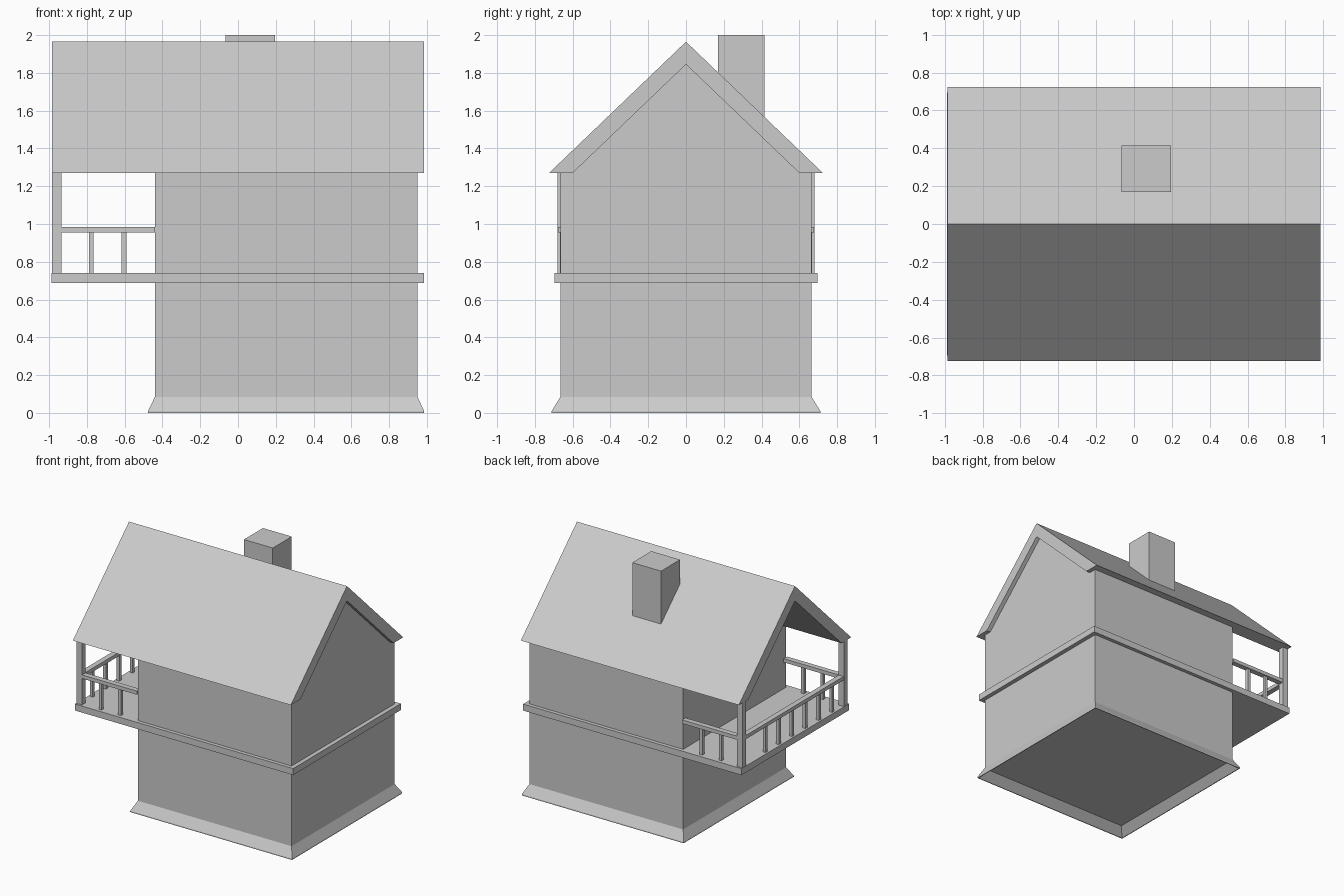
import bpy
import bmesh

cube = bpy.data.objects.get("Cube")
if cube:
    bpy.data.objects.remove(cube, do_unlink=True)

grey = bpy.data.materials.new("plain_grey")
grey.use_nodes = True
colour = (0.6, 0.6, 0.6, 1)
grey.diffuse_color = colour
grey.node_tree.nodes["Principled BSDF"].inputs["Base Color"].default_value = colour


def finish(name, bm):
    bmesh.ops.recalc_face_normals(bm, faces=bm.faces)
    mesh = bpy.data.meshes.new(name)
    bm.to_mesh(mesh)
    bm.free()
    mesh.materials.append(grey)
    obj = bpy.data.objects.new(name, mesh)
    bpy.context.collection.objects.link(obj)
    return obj


def loft(name, rings):
    """Closed solid through rings of matching points."""
    bm = bmesh.new()
    loops = [[bm.verts.new(p) for p in ring] for ring in rings]
    n = len(loops[0])
    for a, b in zip(loops, loops[1:]):
        for i in range(n):
            j = (i + 1) % n
            bm.faces.new((a[i], a[j], b[j], b[i]))
    bm.faces.new(loops[0])
    bm.faces.new(loops[-1])
    return finish(name, bm)


def rect(x0, x1, y0, y1, z):
    return [(x0, y0, z), (x1, y0, z), (x1, y1, z), (x0, y1, z)]


def box(name, x, y, z):
    return loft(name, [rect(*x, *y, h) for h in z])


def extrude_x(name, profile, x0, x1):
    return loft(name, [[(x, y, z) for y, z in profile] for x in (x0, x1)])


WALL_X = (-0.44, 0.95)
WALL_Y = 0.665
EAVE = 1.27
SLAB_TOP = 0.74

# House body with gables
extrude_x("walls", [(-WALL_Y, 0.08), (WALL_Y, 0.08), (WALL_Y, EAVE), (0.6, EAVE),
                    (0, 1.845), (-0.6, EAVE), (-WALL_Y, EAVE)], *WALL_X)

# Flared base, hollow underneath: (outward offset x, y, height)
skirt = [(-0.03, -0.025, 0.06), (0.03, 0.04, 0), (0.036, 0.046, 0),
         (0.036, 0.046, 0.01), (0, 0, 0.085)]
loft("base_skirt", [rect(WALL_X[0] - dx, WALL_X[1] + dx, -WALL_Y - dy, WALL_Y + dy, z)
                    for dx, dy, z in skirt])

# Floor slab that carries on into the balcony
box("floor_slab", (-0.988, 0.985), (-0.695, 0.695), (0.687, SLAB_TOP))

# Gabled roof with thick sloping boards
extrude_x("roof", [(-0.725, EAVE), (0, 1.965), (0.725, EAVE), (0.6, EAVE),
                   (0, 1.845), (-0.6, EAVE)], -0.985, 0.985)

box("chimney", (-0.065, 0.195), (0.17, 0.415), (1.5, 2.0))

# Balcony posts, rails and balusters
RAIL = (0.955, 0.985)
POST_X = (-0.985, -0.935)
BAR = 0.0125
for side, sign in (("front", -1), ("back", 1)):
    y = 0.655 * sign
    box(side + "_post", POST_X, (y - 0.025, y + 0.025), (SLAB_TOP, EAVE + 0.04))
    box(side + "_rail", (POST_X[1], WALL_X[0]), (y - 0.022, y + 0.022), RAIL)
    for i, x in enumerate((-0.777, -0.603)):
        box(f"{side}_baluster_{i + 1}", (x - BAR, x + BAR), (y - BAR, y + BAR),
            (SLAB_TOP, RAIL[0]))

box("side_rail", (-0.982, -0.938), (-0.63, 0.63), RAIL)
for i in range(6):
    y = -0.51 + i * 0.172
    box(f"side_baluster_{i + 1}", (-0.96 - BAR, -0.96 + BAR), (y - BAR, y + BAR),
        (SLAB_TOP, RAIL[0]))
